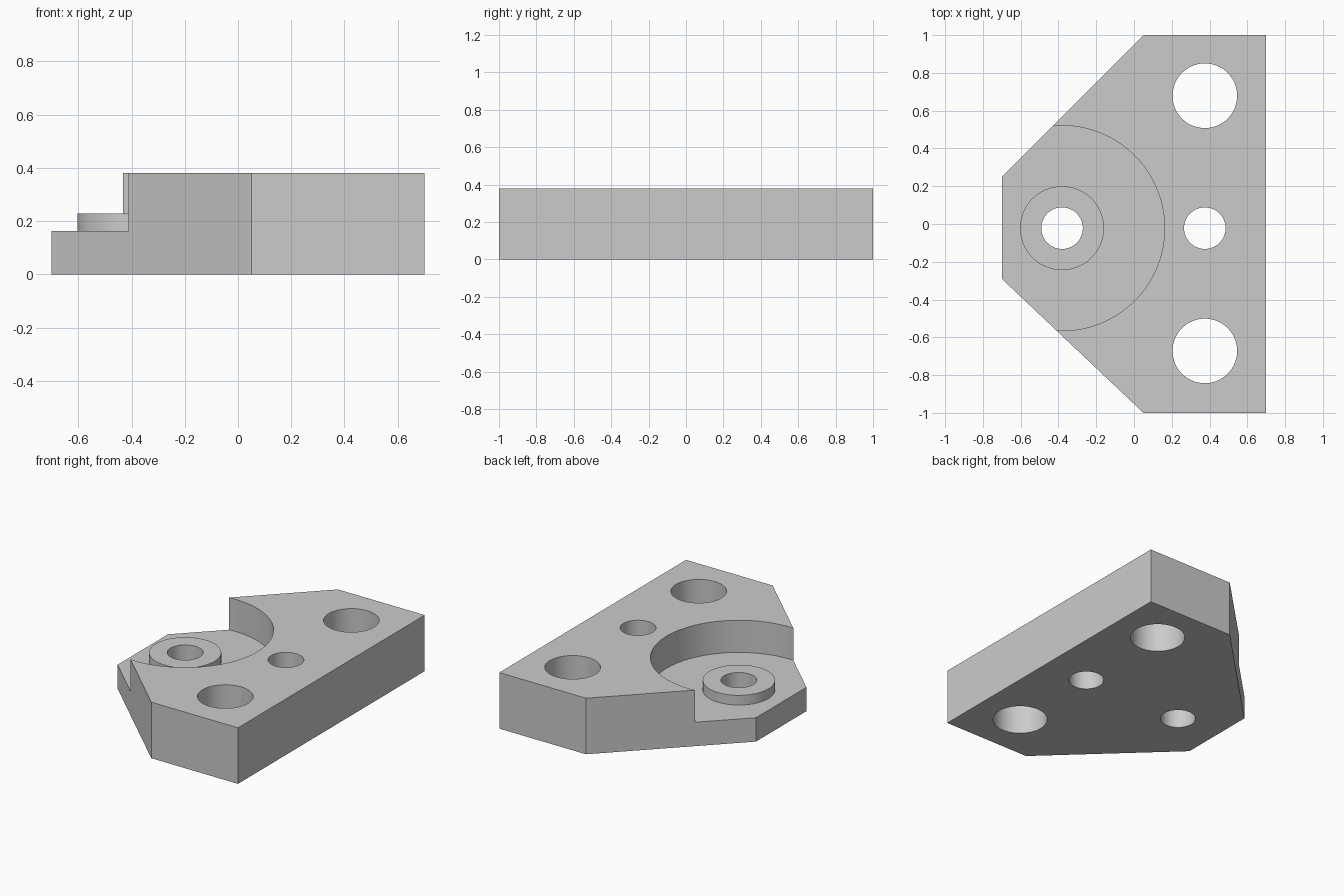
import bpy
import bmesh
import math

cube = bpy.data.objects.get("Cube")
if cube:
    bpy.data.objects.remove(cube, do_unlink=True)

# Material
grey = bpy.data.materials.new("plain grey")
grey.use_nodes = True
colour = (0.6, 0.6, 0.6, 1)
grey.diffuse_color = colour
grey.node_tree.nodes["Principled BSDF"].inputs["Base Color"].default_value = colour

HEIGHT = 0.38
FLOOR = 0.162
BOSS_TOP = 0.228
MID_Y = -0.022
BOSS_X = -0.381
HOLE_X = 0.375


def prism(name, outline, z0, z1):
    """Extrude a closed outline from z0 up to z1."""
    bm = bmesh.new()
    base = bm.faces.new([bm.verts.new((x, y, z0)) for x, y in outline])
    top = bmesh.ops.extrude_face_region(bm, geom=[base])["geom"]
    bmesh.ops.translate(bm, vec=(0, 0, z1 - z0),
                        verts=[g for g in top if isinstance(g, bmesh.types.BMVert)])
    bmesh.ops.recalc_face_normals(bm, faces=bm.faces)
    mesh = bpy.data.meshes.new(name)
    bm.to_mesh(mesh)
    bm.free()
    mesh.materials.append(grey)
    obj = bpy.data.objects.new(name, mesh)
    bpy.context.collection.objects.link(obj)
    return obj


def cylinder(name, x, y, radius, z0, z1, sides=96):
    angles = [2 * math.pi * i / sides for i in range(sides)]
    ring = [(x + radius * math.cos(a), y + radius * math.sin(a)) for a in angles]
    return prism(name, ring, z0, z1)


def combine(target, tool, operation):
    """Apply a boolean and discard the tool."""
    bpy.context.view_layer.objects.active = target
    mod = target.modifiers.new(operation.lower(), "BOOLEAN")
    mod.operation = operation
    mod.solver = "EXACT"
    mod.object = tool
    bpy.ops.object.modifier_apply(modifier=mod.name)
    bpy.data.objects.remove(tool, do_unlink=True)


# Plate with two chamfered corners
plate = prism("mounting_plate", [(0.7, -1), (0.7, 1), (0.05, 1),
                                 (-0.7, 0.25), (-0.7, -0.29), (0.05, -1)], 0, HEIGHT)

# Round pocket open to the narrow end, with a raised boss
combine(plate, cylinder("pocket_cutter", BOSS_X, MID_Y, 0.543, FLOOR, 1, 160), "DIFFERENCE")
combine(plate, cylinder("boss", BOSS_X, MID_Y, 0.222, FLOOR / 2, BOSS_TOP), "UNION")

# Through holes
for x, y, radius in [(BOSS_X, MID_Y, 0.11), (HOLE_X, MID_Y, 0.11),
                     (HOLE_X, 0.679, 0.171), (HOLE_X, -0.672, 0.171)]:
    combine(plate, cylinder("hole_cutter", x, y, radius, -1, 1), "DIFFERENCE")

# Smooth round walls, crisp edges
bpy.ops.object.select_all(action="DESELECT")
plate.select_set(True)
bpy.context.view_layer.objects.active = plate
bpy.ops.object.shade_smooth_by_angle(angle=math.radians(30))
